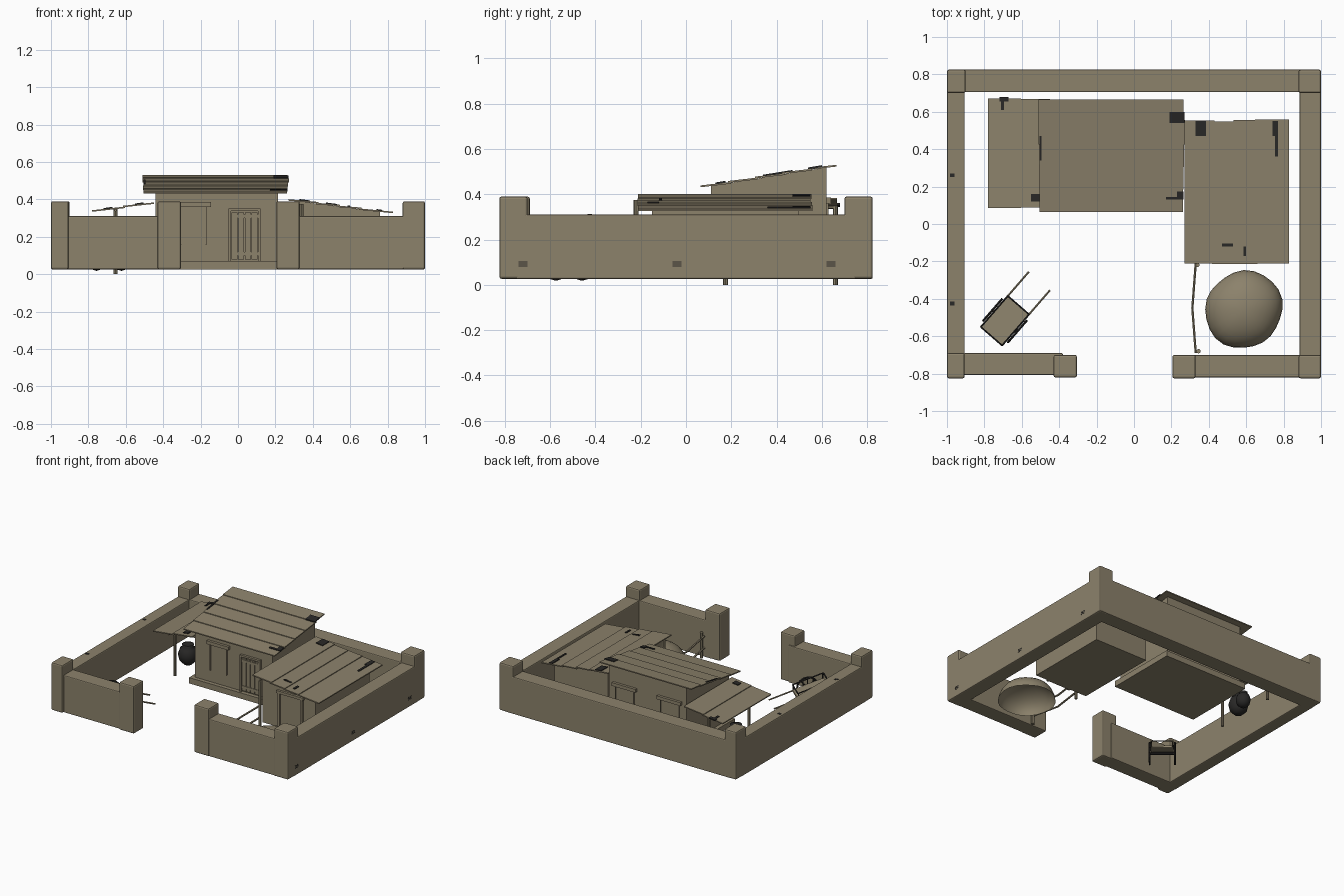
import bpy, bmesh, math, random
from mathutils import Vector, Matrix

if "Cube" in bpy.data.objects:
    bpy.data.objects.remove(bpy.data.objects["Cube"])
random.seed(4)


def material(name, rgb):
    m = bpy.data.materials.new(name)
    m.diffuse_color = (*rgb, 1)
    m.use_nodes = True
    m.node_tree.nodes["Principled BSDF"].inputs["Base Color"].default_value = m.diffuse_color
    return m


clay = material("weathered_clay", (0.262, 0.223, 0.148))
dark = material("dark_charcoal", (0.022, 0.021, 0.02))


def finish(name, bm, smooth=False, bevel=0, mat=clay):
    bmesh.ops.recalc_face_normals(bm, faces=bm.faces[:])
    me = bpy.data.meshes.new(name)
    bm.to_mesh(me)
    bm.free()
    me.materials.append(mat)
    for p in me.polygons:
        p.use_smooth = smooth
    ob = bpy.data.objects.new(name, me)
    bpy.context.collection.objects.link(ob)
    if bevel:
        m = ob.modifiers.new("bevel", 'BEVEL')
        m.width = bevel
        m.segments = 2
    return ob


def box(name, x0, x1, y0, y1, z0, z1, bevel=0, top=None, mat=clay, bottom=None):
    """Box; top(x, y) and bottom(x, y) can give sloped ends."""
    bm = bmesh.new()
    bmesh.ops.create_cube(bm, size=1)
    for v in bm.verts:
        up = v.co.z > 0
        x = x1 if v.co.x > 0 else x0
        y = y1 if v.co.y > 0 else y0
        f = top if up else bottom
        v.co = (x, y, f(x, y) if f else (z1 if up else z0))
    return finish(name, bm, bevel=bevel, mat=mat)


def bar(name, a, b, r, sides=6, mat=clay):
    a, b = Vector(a), Vector(b)
    bm = bmesh.new()
    rot = (b - a).to_track_quat('Z', 'Y').to_matrix().to_4x4()
    bmesh.ops.create_cone(bm, cap_ends=True, segments=sides, radius1=r, radius2=r,
                          depth=(b - a).length, matrix=Matrix.Translation((a + b) / 2) @ rot)
    return finish(name, bm, mat=mat)


def sheet_roof(name, cuts, lo, hi, height, along_x, thick=0.008):
    """Overlapping planks; cuts run across the slope, lo..hi along each plank."""
    for i, (a, b) in enumerate(zip(cuts, cuts[1:])):
        n = 3
        for k in range(n):
            s = lo + (hi - lo) * k / n - (random.uniform(0, .006) if k == 0 else 0)
            e = lo + (hi - lo) * (k + 1) / n + (random.uniform(-.008, .004) if k == n - 1 else 0)
            bm = bmesh.new()
            bmesh.ops.create_cube(bm, size=1)
            for v in bm.verts:
                c = b + (.012 if b > a else -.012) if v.co.x > 0 and i < len(cuts) - 2 \
                    else (b if v.co.x > 0 else a)
                l = e if v.co.y > 0 else s
                # each sheet's lower edge rests slightly above its neighbour
                z = height(c) + (.003 if v.co.x < 0 else -.003) + (thick if v.co.z > 0 else 0)
                v.co = (l, c, z) if along_x else (c, l, z)
            finish(f"{name}_{i}_{k}", bm)


# courtyard wall with raised corner and gate pillars
G = 0.026
box("wall_left", -1, -.905, -.75, .75, G, .31, .007)
box("wall_right", .885, 1, -.75, .75, G, .31, .007)
box("wall_back", -.95, .95, .705, .825, G, .31, .007)
box("wall_front_left", -.95, -.38, -.808, -.69, G, .31, .007)
box("wall_front_right", .27, .95, -.82, -.7, G, .31, .007)
for n, x0, x1, y0, y1 in (("corner_front_left", -1, -.905, -.825, -.69),
                          ("corner_back_left", -1, -.9, .7, .825),
                          ("corner_front_right", .88, 1, -.825, -.7),
                          ("corner_back_right", .88, 1, .7, .825),
                          ("gate_pillar_left", -.43, -.305, -.82, -.7),
                          ("gate_pillar_right", .205, .33, -.825, -.7)):
    box(n, x0, x1, y0, y1, G, .39, .01)
# drain grilles on the outer side wall
for y in (-.72, -.04, .64):
    for k in range(3):
        box("drain_slot", .997, 1.001, y - .02, y + .02, .08 + k * .009, .085 + k * .009, mat=dark)
# small chips on top of the left wall
for y in (-.425, .26):
    box("wall_chip", -.985, -.96, y - .01, y + .01, .309, .312, mat=dark)

# main house
main_z = lambda y: .428 + (y - .065) * .162
box("house_plinth", -.47, .24, .08, .64, G, .07)
box("house_body", -.44, .215, .11, .62, .06, .5, top=lambda x, y: main_z(y) + .001)
sheet_roof("house_roof", [.065, .185, .305, .425, .545, .665], -.505, .27, main_z, True)


def window(x0, x1, y, s):
    """Framed window on a wall at y, facing s along y."""
    def piece(n, a, b, z0, z1, d):
        box(n, a, b, min(y, y + s * d), max(y, y + s * d), z0, z1)
    piece("window_shutter", x0, x1, .16, .36, .006)
    piece("window_lintel", x0 - .02, x1 + .02, .36, .385, .02)
    for a in (x0, x1 - .008):
        piece("window_jamb", a, a + .008, .16, .36, .01)


window(-.31, -.165, .11, -1)
window(-.38, -.22, .62, 1)
window(0, .16, .62, 1)
# plank door
for x in (-.05, .108):
    box("door_jamb", x, x + .012, .092, .112, .07, .35)
box("door_head", -.05, .12, .092, .112, .338, .352)
for i in range(4):
    box("door_plank", -.035 + i * .036, -.003 + i * .036, .099, .112, .08, .33)
for z in (.1, .3):
    box("door_rail", -.036, .106, .095, .1, z, z + .02)

# left lean-to with posts
lean_z = lambda x: .331 + (x + .78) * .145
sheet_roof("lean_to_roof", [-.78, -.615, -.45], .09, .675, lean_z, False)
for y in (.175, .66):
    bar("lean_to_post", (-.655, y, 0), (-.655, y, .35), .011, 8)
bar("lean_to_beam", (-.655, .1, .342), (-.655, .67, .342), .007)

# right shed
shed_z = lambda x: .396 - (x - .27) * .13
box("shed_body", .31, .76, -.15, .5, G, .4, top=lambda x, y: shed_z(x) + .001)
sheet_roof("shed_roof", [.83, .66, .545, .43, .27], -.21, .555, shed_z, False)
for x in (.45, .64):
    box("shed_door_jamb", x, x + .016, -.165, -.149, G, .3)
box("shed_door_head", .44, .666, -.168, -.149, .29, .31)
box("shed_door", .466, .64, -.156, -.149, G, .29)

# dark worn patches on the roofs
for f, x0, x1, y0, y1 in ((lambda x, y: main_z(y), .19, .27, .54, .6),
                          (lambda x, y: main_z(y), .17, .265, .13, .145),
                          (lambda x, y: main_z(y), .23, .265, .145, .175),
                          (lambda x, y: main_z(y), -.505, -.495, .34, .47),
                          (lambda x, y: lean_z(x), -.72, -.67, .655, .68),
                          (lambda x, y: lean_z(x), -.71, -.695, .61, .655),
                          (lambda x, y: lean_z(x), -.55, -.505, .12, .16),
                          (lambda x, y: shed_z(x), .33, .385, .47, .55),
                          (lambda x, y: shed_z(x), .74, .77, .47, .55),
                          (lambda x, y: shed_z(x), .755, .77, .36, .47),
                          (lambda x, y: shed_z(x), .47, .53, -.12, -.105),
                          (lambda x, y: shed_z(x), .585, .6, -.17, -.12)):
    box("worn_patch", x0, x1, y0, y1, 0, 0, mat=dark,
        top=lambda x, y: f(x, y) + .0135, bottom=lambda x, y: f(x, y) + .005)

# post and rail fence beside the shed
bar("fence_post_back", (.34, -.22, G), (.34, -.22, .375), .011, 8)
bar("fence_post_front", (.345, -.68, G), (.345, -.68, .22), .012, 8)
for z in (.09, .18):
    bar("fence_rail", (.33, -.21, z), (.312, -.45, z - .015), .007)
    bar("fence_rail", (.312, -.45, z - .015), (.33, -.69, z + .01), .007)

# heap, an open rounded dome
bm = bmesh.new()
bmesh.ops.create_uvsphere(bm, u_segments=24, v_segments=16, radius=1)
bmesh.ops.delete(bm, geom=[v for v in bm.verts if v.co.z < -.01], context='VERTS')
for v in bm.verts:
    a = math.atan2(v.co.y, v.co.x)
    k = 1 + .035 * math.sin(2 * a - .1) + .015 * math.sin(5 * a)
    v.co = (.587 + v.co.x * .207 * k, -.457 + v.co.y * .207 * k, G + max(0, v.co.z) * .14)
finish("heap", bm, smooth=True)

# dark jars under the lean-to
for jx, jy, s in ((-.66, .34, 1), (-.62, .44, .75)):
    rings = [(.03, 0), (.06, .03), (.07, .075), (.055, .12), (.035, .135), (.042, .15), (.03, .147)]
    bm = bmesh.new()
    loops = [[bm.verts.new((jx + s * r * math.cos(t * math.pi / 8),
                            jy + s * r * math.sin(t * math.pi / 8), G + s * z))
              for t in range(16)] for r, z in rings]
    for A, B in zip(loops, loops[1:]):
        for t in range(16):
            bm.faces.new((A[t], A[t - 1], B[t - 1], B[t]))
    bm.faces.new(loops[0])
    bm.faces.new(loops[-1])
    finish("jar", bm, smooth=True, mat=dark)

# two-wheeled handcart, U along the handles, W across, tilted to the ground
U, W = Vector((.655, .755, 0)), Vector((.755, -.655, 0))
C = Vector((-.69, -.517, 0))


def at(u, w, z):
    return C + U * u + W * w + Vector((0, 0, z))


tilt = lambda u: .125 - u * .3
bm = bmesh.new()
bmesh.ops.create_cube(bm, size=1)
for v in bm.verts:
    u = v.co.x * .22
    v.co = at(u, v.co.y * .15, tilt(u) + v.co.z * .014)
finish("cart_bed", bm)
for w in (-.075, .075):
    bar("cart_handle", at(-.11, w, tilt(-.11)), at(.28, w, .04), .006)
    bar("cart_side_rail", at(-.11, w, tilt(-.11) + .045), at(.11, w, tilt(.11) + .045), .005, mat=dark)
    for u in (-.105, -.035, .035, .105):
        bar("cart_stake", at(u, w, tilt(u)), at(u, w, tilt(u) + .045), .004, mat=dark)
    # spoked wheel
    hub, ww, R = .1, w * 1.17, .075
    pts = [(math.cos(t * math.pi / 8) * R, math.sin(t * math.pi / 8) * R) for t in range(16)]
    for i, p in enumerate(pts):
        q = pts[i - 1]
        bar("wheel_rim", at(p[0], ww, hub + p[1]), at(q[0], ww, hub + q[1]), .007, mat=dark)
        if i % 2 == 0:
            bar("wheel_spoke", at(0, ww, hub), at(p[0], ww, hub + p[1]), .004, mat=dark)
bar("cart_axle", at(0, -.09, .1), at(0, .09, .1), .01, 8, mat=dark)
for u in (-.11, .11):
    bar("cart_cross_rail", at(u, -.075, tilt(u) + .045), at(u, .075, tilt(u) + .045), .005, mat=dark)
